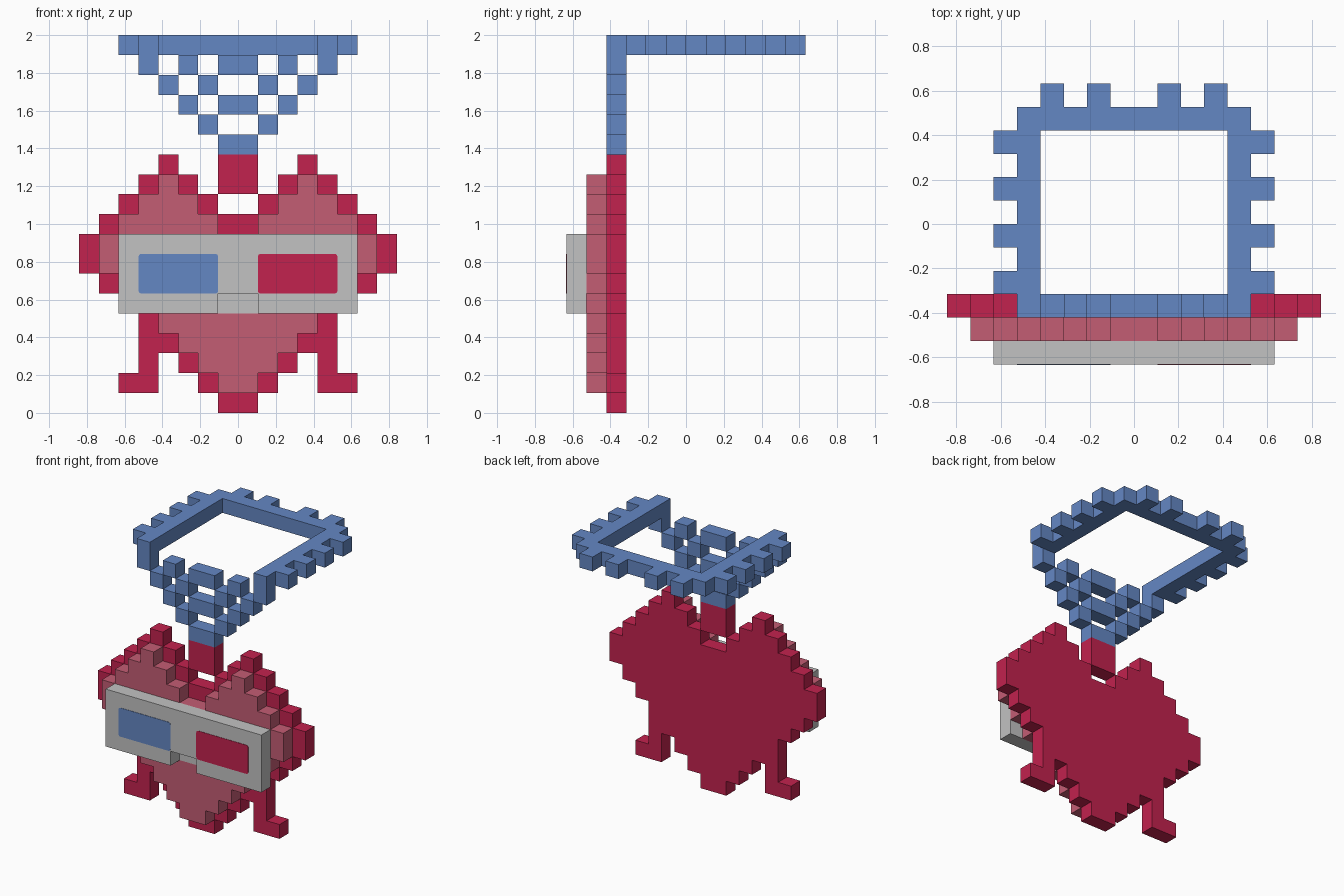
import bpy
import bmesh

U = 2 / 19  # size of one block

old = bpy.data.objects.get("Cube")
if old:
    bpy.data.objects.remove(old, do_unlink=True)


def material(name, rgb):
    """Flat material from 0-255 display values."""
    lin = [((c / 255 + 0.055) / 1.055) ** 2.4 for c in rgb]
    m = bpy.data.materials.new(name)
    m.use_nodes = True
    m.diffuse_color = (*lin, 1)
    bsdf = m.node_tree.nodes["Principled BSDF"]
    bsdf.inputs["Base Color"].default_value = (*lin, 1)
    bsdf.inputs["Roughness"].default_value = 0.8
    return m


RED = material("crimson", (194, 34, 78))
PINK = material("dusty pink", (196, 93, 116))
GREY = material("light grey", (194, 194, 194))
BLUE = material("steel blue", (100, 135, 196))


def finish(name, bm, mat):
    bmesh.ops.recalc_face_normals(bm, faces=bm.faces)
    mesh = bpy.data.meshes.new(name)
    bm.to_mesh(mesh)
    bm.free()
    mesh.materials.append(mat)
    obj = bpy.data.objects.new(name, mesh)
    bpy.context.collection.objects.link(obj)
    return obj


def box_cells(x, y, z):
    """Grid cells of a box and of its mirror image across x = 0."""
    return {(s, j, k) for i in range(*x) for s in (i, -1 - i)
            for j in range(*y) for k in range(*z)}


def layer(y, rows):
    """Cells of an upright sheet: rows maps height to mirrored x spans."""
    cells = set()
    for k, spans in rows.items():
        for span in spans:
            cells |= box_cells(span, (y, y + 1), (k, k + 1))
    return cells


def blocks(name, cells, mat):
    """Mesh of the outer faces of a set of grid cells."""
    bm = bmesh.new()
    verts = {}

    def vert(p):
        if p not in verts:
            verts[p] = bm.verts.new([c * U for c in p])
        return verts[p]

    for cell in sorted(cells):
        for axis in range(3):
            a, b = (axis + 1) % 3, (axis + 2) % 3
            for side in (0, 1):
                near = list(cell)
                near[axis] += 2 * side - 1
                if tuple(near) in cells:
                    continue
                loop = []
                for da, db in ((0, 0), (1, 0), (1, 1), (0, 1)):
                    p = list(cell)
                    p[axis] += side
                    p[a] += da
                    p[b] += db
                    loop.append(vert(tuple(p)))
                bm.faces.new(loop if side else loop[::-1])
    mesh = bpy.data.meshes.new(name)
    bm.to_mesh(mesh)
    bm.free()
    mesh.materials.append(mat)
    obj = bpy.data.objects.new(name, mesh)
    bpy.context.collection.objects.link(obj)
    return obj


# Heart-shaped back sheet with two legs and the stem above
body = layer(-4, {
    0: [(0, 1)], 1: [(0, 2)], 2: [(0, 3)], 3: [(0, 4)], 4: [(0, 5)],
    5: [(0, 6)], 6: [(0, 7)], 7: [(0, 8)], 8: [(0, 8)], 9: [(0, 7)],
    10: [(1, 6)], 11: [(2, 5)], 12: [(3, 4)]})
blocks("heart_body", body, RED)
blocks("legs", layer(-4, {1: [(4, 6)], 2: [(4, 5)], 3: [(4, 5)]}), RED)
blocks("stem", layer(-4, {11: [(0, 1)], 12: [(0, 1)]}), RED)

# Raised heart front, one block smaller all round
front = layer(-5, {
    1: [(0, 1)], 2: [(0, 2)], 3: [(0, 3)], 4: [(0, 4)], 5: [(1, 5)],
    6: [(0, 6)], 7: [(0, 7)], 8: [(0, 7)], 9: [(1, 6)],
    10: [(2, 5)], 11: [(3, 4)]})
blocks("heart_front", front, PINK)

# Glasses with a nose notch and a recessed nose pad
frame = box_cells((0, 6), (-6, -5), (5, 9)) - box_cells((0, 1), (-6, -5), (5, 6))
blocks("glasses_frame", frame, GREY)
blocks("nose_pad", box_cells((0, 1), (-5, -4), (5, 6)), GREY)


def lens(name, side, mat):
    """Thin plate with clipped corners on the face of the glasses."""
    bm = bmesh.new()
    bmesh.ops.create_cube(bm, size=1)
    for v in bm.verts:
        v.co.x = (v.co.x * 4 + side * 3) * U
        v.co.z = (v.co.z * 2 + 7) * U
        v.co.y = -6 * U + v.co.y * 0.006
    corners = [e for e in bm.edges
               if abs(e.verts[0].co.y - e.verts[1].co.y) > 0.001]
    bmesh.ops.bevel(bm, geom=corners, offset=0.014, segments=2,
                    profile=0.5, affect='EDGES')
    finish(name, bm, mat)


lens("right_lens", -1, BLUE)
lens("left_lens", 1, RED)

# Beaded drop of the necklace
drop = layer(-4, {
    13: [(0, 1)], 14: [(1, 2)], 15: [(0, 1), (2, 3)],
    16: [(1, 2), (3, 4)], 17: [(0, 1), (2, 3), (4, 5)]})
blocks("necklace_drop", drop, BLUE)

# Flat loop of the necklace, open at the front, with teeth outside
loop = box_cells((4, 5), (-4, 5), (18, 19)) | box_cells((0, 5), (4, 5), (18, 19))
for y in (-3, -1, 1, 3):
    loop |= box_cells((5, 6), (y, y + 1), (18, 19))
for x in (1, 3):
    loop |= box_cells((x, x + 1), (5, 6), (18, 19))
blocks("necklace_loop", loop, BLUE)
